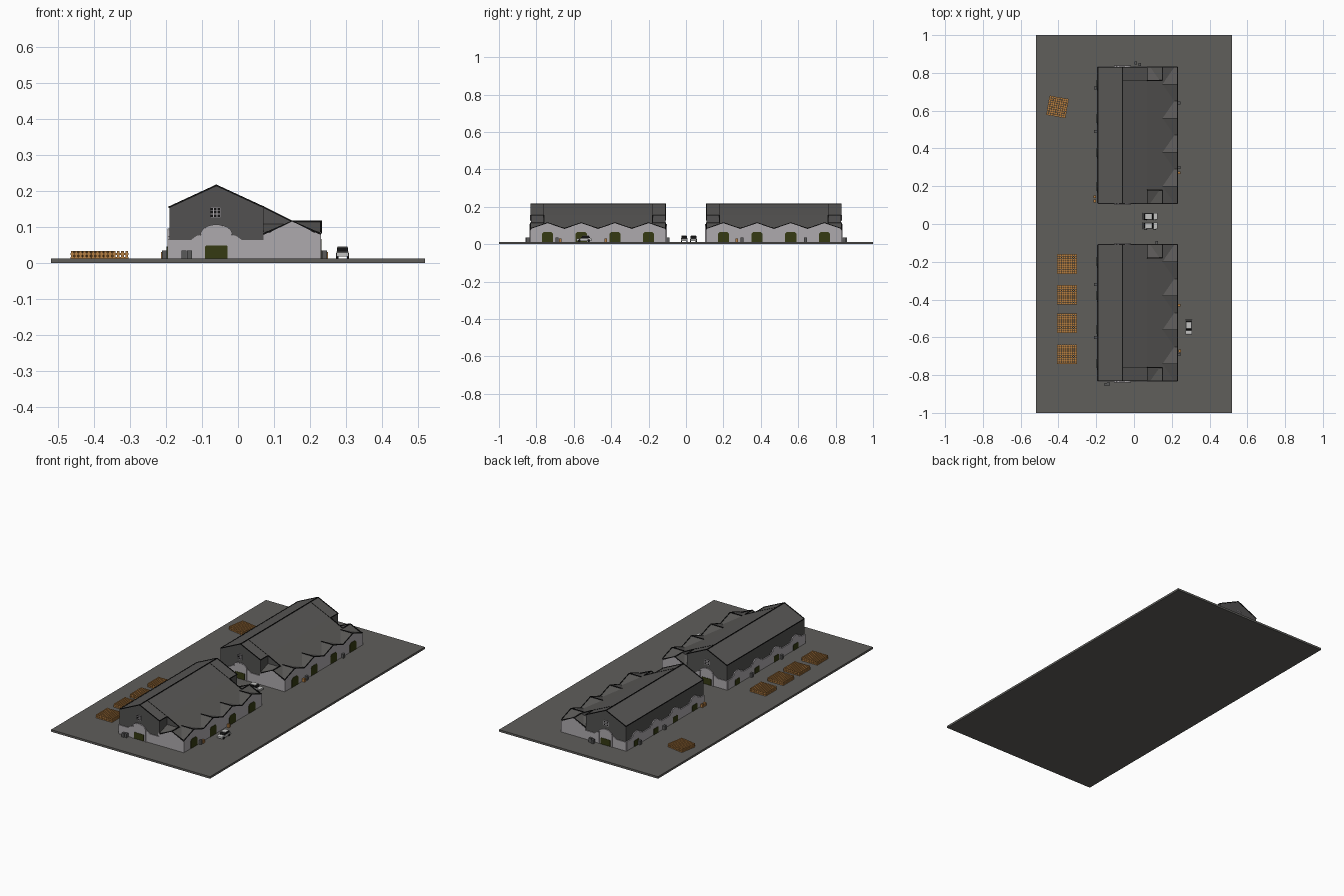
import bpy, bmesh, math
from mathutils import Matrix, Vector

if "Cube" in bpy.data.objects:
    bpy.data.objects.remove(bpy.data.objects["Cube"])


def mat(name, r, g, b):
    m = bpy.data.materials.new(name)
    m.diffuse_color = (r, g, b, 1)
    m.use_nodes = True
    m.node_tree.nodes["Principled BSDF"].inputs["Base Color"].default_value = m.diffuse_color
    return m


ASPHALT = mat("asphalt", 0.115, 0.112, 0.105)
ROOF = mat("roof_grey", 0.10, 0.097, 0.093)
DARK = mat("upper_wall_grey", 0.085, 0.083, 0.082)
LIGHT = mat("plaster", 0.42, 0.40, 0.42)
DOOR = mat("olive_door", 0.035, 0.042, 0.006)
BLACK = mat("black_trim", 0.006, 0.006, 0.006)
WOOD = mat("orange_wood", 0.46, 0.21, 0.055)
CAR = mat("car_paint", 0.55, 0.55, 0.54)
BIN = mat("bin_grey", 0.10, 0.10, 0.10)
G = 0.012  # ground level


def finish(bm, name, mats, roof_rule=False):
    bmesh.ops.recalc_face_normals(bm, faces=bm.faces)
    if roof_rule:
        for f in bm.faces:
            f.material_index = 1 if f.normal.z > 0.1 else 0
    me = bpy.data.meshes.new(name)
    bm.to_mesh(me)
    bm.free()
    for m in mats:
        me.materials.append(m)
    ob = bpy.data.objects.new(name, me)
    bpy.context.collection.objects.link(ob)
    return ob


def prism(name, pts, axis, a, b, *mats):
    """Extrude a profile of (horizontal, z) points along x or y from a to b."""
    bm = bmesh.new()
    vs = [bm.verts.new((a, u, z) if axis == 'x' else (u, a, z)) for u, z in pts]
    face = bm.faces.new(vs)
    ext = bmesh.ops.extrude_face_region(bm, geom=[face])['geom']
    d = Vector((b - a, 0, 0) if axis == 'x' else (0, b - a, 0))
    bmesh.ops.translate(bm, verts=[v for v in ext if isinstance(v, bmesh.types.BMVert)], vec=d)
    return finish(bm, name, mats, len(mats) > 1)


def add_box(bm, c, s, M=Matrix()):
    bmesh.ops.create_cube(bm, size=1, matrix=M @ Matrix.Translation(c) @ Matrix.Diagonal((*s, 1)))


def box(name, c, s, m):
    bm = bmesh.new()
    add_box(bm, c, s)
    return finish(bm, name, [m])


def bars(name, segs, m, t=0.005):
    """Square bars along line segments."""
    bm = bmesh.new()
    for p, q in segs:
        p, q = Vector(p), Vector(q)
        M = Matrix.Translation((p + q) / 2) @ (q - p).to_track_quat('Z', 'Y').to_matrix().to_4x4()
        add_box(bm, (0, 0, 0), (t, t, (q - p).length), M)
    return finish(bm, name, [m])


def arch_door(u, w, h, c):
    """Door outline with clipped top corners."""
    return [(u - w, G), (u + w, G), (u + w, h - c), (u + w - c, h), (u - w + c, h), (u - w, h - c)]


def portal(u, w, sh, h, n=8):
    """Rounded raised top over an opening, left to right."""
    return [(u - w * math.cos(math.pi * i / n), sh + (h - sh) * math.sin(math.pi * i / n)) for i in range(n + 1)]


XL, XR, XA, RX = -0.19, 0.07, 0.23, -0.06   # hall walls, aisle wall, ridge
EAVE, RIDGE, VAL, PEAK, AX = 0.155, 0.215, 0.08, 0.115, 0.15
HALF, BAY = 0.36, 0.18


def building(cy):
    y0, y1 = cy - HALF, cy + HALF
    # main hall with gabled roof
    prism("hall", [(XL, G), (XL, EAVE), (RX, RIDGE), (XR, EAVE), (XR, G)], 'y', y0, y1, DARK, ROOF)
    # long slope that runs down over the side bays
    prism("lower_slope", [(XR, EAVE), (0.218, 0.082), (XR, 0.07)], 'y', y0 + 0.07, y1 - 0.07, DARK, ROOF)
    trim = [((RX, y0, RIDGE), (RX, y1, RIDGE)), ((XL, y0, EAVE), (XL, y1, EAVE))]
    # row of side gables with doors, and matching bays of the left wall
    left = [(y0, G), (y0, 0.066)]
    for i in range(4):
        a = y0 + i * BAY
        m = a + BAY / 2
        prism("side_bay", [(a, G), (a, VAL + 0.004), (m, PEAK), (a + BAY, VAL + 0.004), (a + BAY, G)],
              'x', XR - 0.01, XA, LIGHT, ROOF)
        prism("side_door", arch_door(m, 0.03, 0.066, 0.01), 'x', XA, XA + 0.002, DOOR)
        trim += [((AX, m, PEAK), (XA, m, PEAK)), ((XA, a, VAL + 0.004), (XA, m, PEAK)),
                 ((XA, m, PEAK), (XA, a + BAY, VAL + 0.004))]
        left += [(m - 0.05, 0.066), (m - 0.05, 0.075)] + portal(m, 0.033, 0.075, 0.096)
        left += [(m + 0.05, 0.075), (m + 0.05, 0.066)]
        prism("left_door", arch_door(m, 0.022, 0.046, 0.003), 'x', XL - 0.008, XL - 0.005, DOOR)
    prism("left_lower_wall", left + [(y1, 0.066), (y1, G)], 'x', XL - 0.006, XL + 0.002, LIGHT)
    # both gable ends
    for e in (-1, 1):
        ye = cy + e * HALF
        inn = ye - e * BAY / 2
        out = ye + e * 0.003
        prism("end_bay", [(XR, G), (XR, VAL - 0.004), (AX, PEAK), (XA, VAL - 0.004), (XA, G)],
              'y', out, inn, LIGHT, ROOF)
        front = [(XL - 0.003, G), (XL - 0.003, 0.064), (-0.13, 0.064), (-0.115, 0.075)]
        front += portal(RX, 0.042, 0.078, 0.104) + [(-0.005, 0.075), (0.01, 0.064), (XR, 0.064), (XR, G)]
        prism("end_lower_wall", front, 'y', ye - e * 0.002, ye + e * 0.004, LIGHT)
        prism("end_door", arch_door(RX, 0.031, 0.049, 0.003), 'y', ye + e * 0.004, ye + e * 0.006, DOOR)
        # raised arch moulding and posts around the end door
        arc = [(x, ye + e * 0.005, z) for x, z in portal(RX, 0.042, 0.078, 0.104)]
        bars("portal_moulding", list(zip(arc, arc[1:])) +
             [((RX + s * 0.042, ye + e * 0.005, G), (RX + s * 0.042, ye + e * 0.005, 0.078)) for s in (-1, 1)],
             LIGHT, 0.006)
        # lattice window high in the gable
        wx, wz, r = -0.063, 0.14, 0.014
        box("gable_window", (wx, ye + e * 0.001, wz), (2 * r, 0.003, 2 * r), BLACK)
        grid = []
        for k in (-1, -0.33, 0.33, 1):
            grid += [((wx + k * r, ye + e * 0.003, wz - r), (wx + k * r, ye + e * 0.003, wz + r)),
                     ((wx - r, ye + e * 0.003, wz + k * r), (wx + r, ye + e * 0.003, wz + k * r))]
        bars("window_lattice", grid, LIGHT, 0.0025)
        # roof edge trim
        ys = ye - e * 0.07
        trim += [((XL, ye, EAVE), (RX, ye, RIDGE)), ((RX, ye, RIDGE), (XR, ye, EAVE)),
                 ((XR, ye, EAVE), (XR, ys, EAVE)), ((XR, ys, EAVE), (AX, ys, PEAK)),
                 ((AX, ye, PEAK), (AX, ys, PEAK)), ((XR, ye, VAL), (AX, ye, PEAK)),
                 ((AX, ye, PEAK), (XA, ye, VAL))]
        bars("roof_seam", [((RX, ys, RIDGE), (XR, ys, EAVE))], BLACK, 0.0025)
    bars("roof_trim", trim, BLACK, 0.0045)


def wood_stack(x, y, turn):
    """Open stack of small timber blocks in layers."""
    bm = bmesh.new()
    M = Matrix.Translation((x, y, G)) @ Matrix.Rotation(turn, 4, 'Z')
    n, size = 9, 0.104
    for layer in range(4):
        for i in range(n):
            p = -size / 2 + (i + 0.5) * size / n
            z = 0.0025 + layer * 0.0053
            if layer % 2:
                add_box(bm, (p, 0, z), (0.0075, size, 0.0052), M)
            else:
                add_box(bm, (0, p, z), (size, 0.0075, 0.0052), M)
    finish(bm, "timber_stack", [WOOD])


def car(x, y, turn):
    M = Matrix.Translation((x, y, G)) @ Matrix.Rotation(turn, 4, 'Z')
    body = [(-0.04, 0.006), (0.04, 0.006), (0.04, 0.017), (0.036, 0.019), (-0.038, 0.02), (-0.04, 0.018)]
    cabin = [(-0.034, 0.019), (0.019, 0.019), (0.009, 0.031), (-0.027, 0.031)]
    parts = [prism("car_body", body, 'y', -0.017, 0.017, CAR),
             prism("car_windows", cabin, 'y', -0.015, 0.015, BLACK),
             box("car_roof", (-0.009, 0, 0.032), (0.036, 0.028, 0.003), CAR)]
    bm = bmesh.new()
    for wx in (-0.025, 0.025):
        for wy in (-0.015, 0.015):
            bmesh.ops.create_cone(bm, cap_ends=True, segments=12, radius1=0.0075, radius2=0.0075, depth=0.006,
                                  matrix=Matrix.Translation((wx, wy, 0.0075)) @ Matrix.Rotation(math.pi / 2, 4, 'X'))
    parts.append(finish(bm, "car_wheels", [BLACK]))
    for p in parts:
        p.matrix_world = M


# yard slab
box("yard", (0, 0, G / 2), (1.036, 2, G), ASPHALT)
for cy in (-0.47, 0.47):
    building(cy)

# timber stacks
for y in (-0.212, -0.375, -0.525, -0.69):
    wood_stack(-0.355, y, 0)
wood_stack(-0.405, 0.62, math.radians(-10))

# parked cars
car(0.085, 0.04, 0)
car(0.085, -0.01, 0)
car(0.29, -0.545, -math.pi / 2)

# waste bins along the walls
for x, y in ((-0.15, -0.85), (-0.135, -0.846), (0.24, -0.69), (0.12, -0.097), (0.238, 0.64), (0.238, 0.3),
             (0.01, 0.852), (0.03, 0.845), (-0.204, -0.32), (-0.204, 0.49), (-0.204, 0.72), (-0.204, -0.6)):
    box("waste_bin", (x, y, G + 0.0115), (0.014, 0.016, 0.023), BIN)

# loose crates
for x, y in ((0.242, -0.672), (0.24, -0.43), (0.24, 0.272), (-0.207, 0.145), (-0.207, 0.122)):
    box("crate", (x, y, G + 0.009), (0.014, 0.014, 0.018), WOOD)
